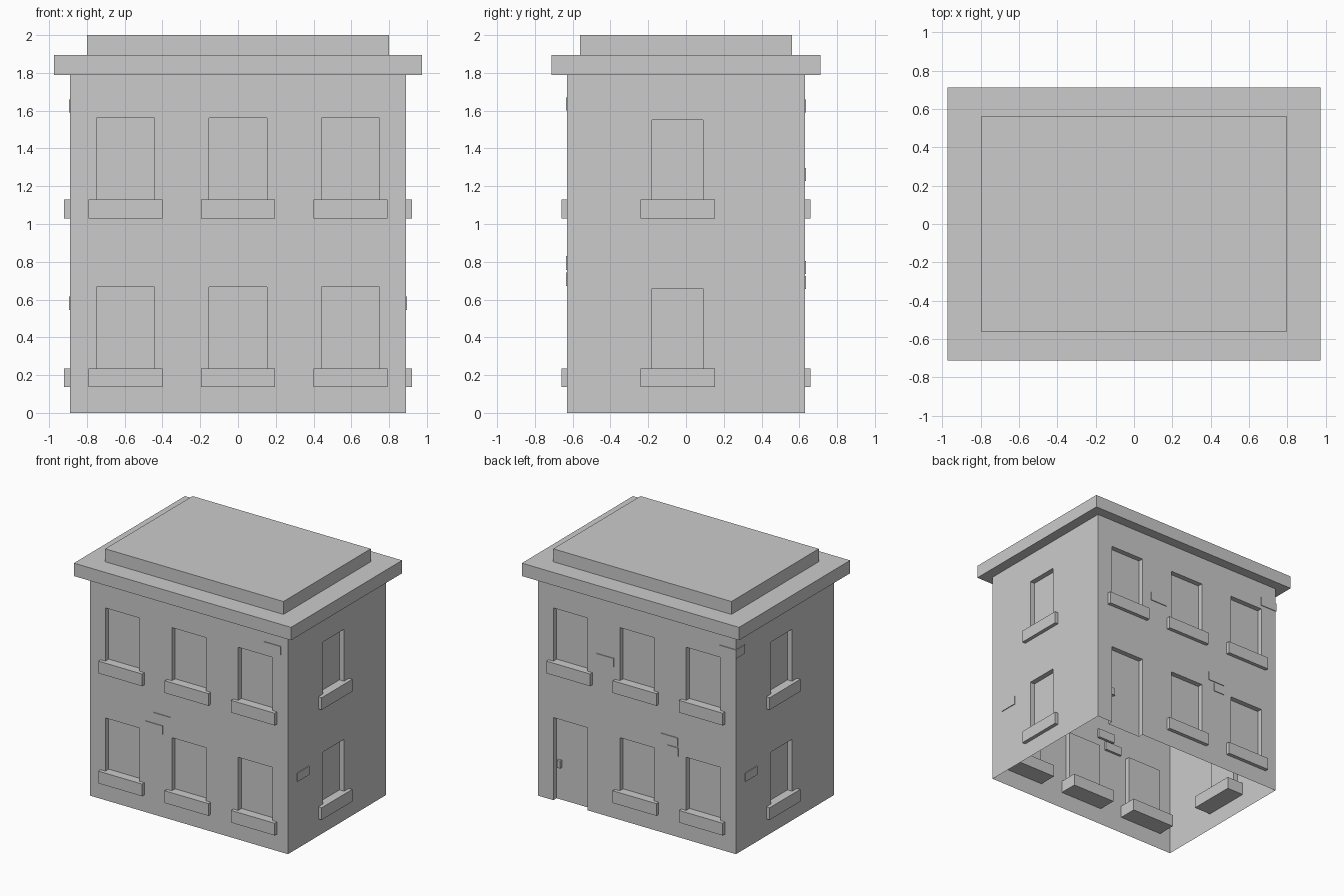
import bpy, bmesh
from math import pi
from mathutils import Matrix, Vector

if "Cube" in bpy.data.objects:
    bpy.data.objects.remove(bpy.data.objects["Cube"])

HX, HY, TOP = 0.89, 0.63, 1.8
RECESS = 0.042


def turn(side):
    return Matrix.Rotation(side * pi / 2, 3, 'Z')


def finish(name, bm):
    me = bpy.data.meshes.new(name)
    bm.to_mesh(me)
    bm.free()
    ob = bpy.data.objects.new(name, me)
    bpy.context.collection.objects.link(ob)
    return ob


def box(name, x, y, z, side=0):
    """Box from (min, max) ranges, turned by quarter turns about z."""
    bm = bmesh.new()
    bmesh.ops.create_cube(bm, size=1)
    for v in bm.verts:
        p = Vector([r[0] if c < 0 else r[1] for r, c in zip((x, y, z), v.co)])
        v.co = turn(side) @ p
    return finish(name, bm)


def add_wall(bm, side, half, dist, openings):
    """Single-skin wall with recessed panels; an opening is (u0, u1, z0, z1)."""
    def face(pts):
        bm.faces.new([bm.verts.new(turn(side) @ Vector((u, -dist + d, z)))
                      for u, d, z in pts])
    us = sorted({-half, half} | {o[i] for o in openings for i in (0, 1)})
    zs = sorted({0, TOP} | {o[i] for o in openings for i in (2, 3)})
    for u0, u1 in zip(us, us[1:]):
        for z0, z1 in zip(zs, zs[1:]):
            cu, cz = (u0 + u1) / 2, (z0 + z1) / 2
            if not any(a < cu < b and c < cz < d for a, b, c, d in openings):
                face([(u0, 0, z0), (u1, 0, z0), (u1, 0, z1), (u0, 0, z1)])
    for a, b, c, d in openings:
        ring = [(a, c), (b, c), (b, d), (a, d)]
        face([(u, RECESS, z) for u, z in ring])
        for i in range(4):
            if i == 0 and c == 0:      # door has no threshold
                continue
            p, q = ring[i], ring[(i + 1) % 4]
            face([(p[0], 0, p[1]), (q[0], 0, q[1]),
                  (q[0], RECESS, q[1]), (p[0], RECESS, p[1])])


# Window layout: (window range, sill range, floor heights)
wide = [((c - 0.153, c + 0.153), (c - 0.196, c + 0.196)) for c in (-0.596, 0, 0.596)]
narrow = [((-0.18, 0.09), (-0.24, 0.153))]
door = (-0.75, -0.443, 0, 0.67)

# Walls with recessed windows, sills under each window
walls = bmesh.new()
for side in range(4):
    long_side = side % 2 == 0
    half, dist = (HX, HY) if long_side else (HY, HX)
    openings = []
    for floor in (0, 0.893):
        for i, (win, sill) in enumerate(wide if long_side else narrow):
            if side == 2 and floor == 0 and i == 0:
                openings.append(door)
                continue
            top = 0.667 if long_side else 0.658
            openings.append((*win, floor + 0.23, floor + top))
            box("window_sill", sill, (-dist - 0.03, -dist + 0.15),
                (floor + 0.137, floor + 0.236), side)
    add_wall(walls, side, half, dist, openings)
bmesh.ops.remove_doubles(walls, verts=walls.verts, dist=1e-4)
finish("walls", walls)

# Raised bricks: (side, u0, u1, z0, z1)
for side, u0, u1, z0, z1 in [
        (0, 0.67, 0.827, 1.60, 1.67), (0, -0.317, -0.163, 0.757, 0.83),
        (0, -0.387, -0.232, 0.672, 0.742), (1, -0.515, -0.36, 0.545, 0.615),
        (3, -0.515, -0.36, 0.545, 0.615), (2, -0.36, -0.205, 1.228, 1.297),
        (2, 0.217, 0.37, 0.735, 0.805), (2, 0.275, 0.372, 0.655, 0.725)]:
    dist = HX if side % 2 else HY
    box("raised_brick", (u0, u1), (-dist - 0.006, -dist + 0.02), (z0, z1), side)
box("corner_brick", (-HX - 0.006, -0.745), (0.52, HY + 0.006), (1.59, 1.66))

# Door handle
box("door_handle", (0.703, 0.732), (0.58, 0.612), (0.262, 0.322))

# Roof
box("cornice", (-0.975, 0.975), (-0.712, 0.712), (1.79, 1.895))
box("roof_slab", (-0.8, 0.8), (-0.56, 0.56), (1.895, 2.0))
